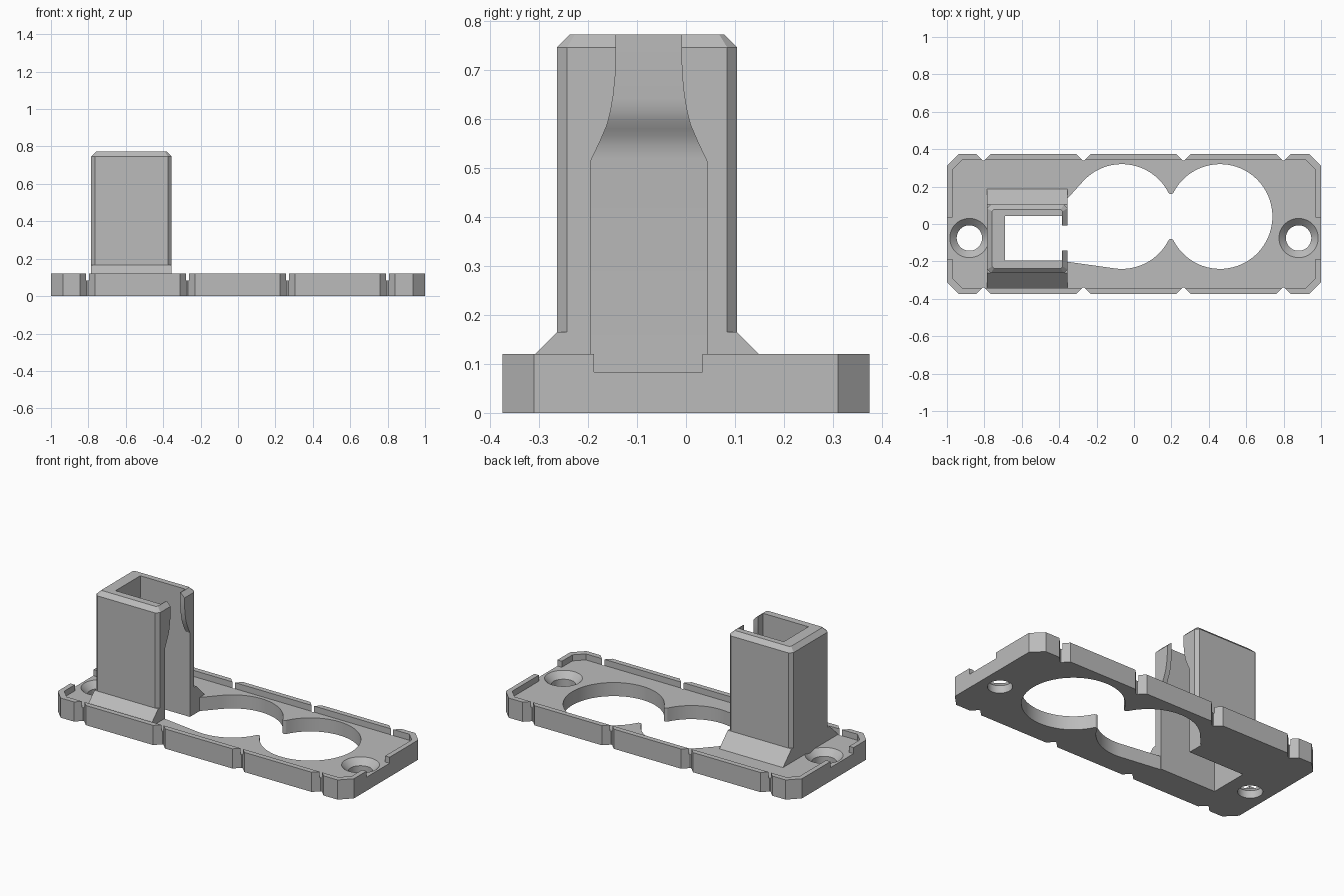
import bpy, bmesh, math
from mathutils import Vector

cube = bpy.data.objects.get("Cube")
if cube:
    bpy.data.objects.remove(cube, do_unlink=True)

grey = bpy.data.materials.new("plain_grey")
grey.use_nodes = True
colour = (0.5, 0.5, 0.5, 1)
grey.diffuse_color = colour
grey.node_tree.nodes["Principled BSDF"].inputs["Base Color"].default_value = colour


def loft(name, rings):
    """Solid skinned through rings of equal point count."""
    bm = bmesh.new()
    loops = [[bm.verts.new(p) for p in ring] for ring in rings]
    n = len(loops[0])
    for a, b in zip(loops, loops[1:]):
        for i in range(n):
            j = (i + 1) % n
            bm.faces.new((a[i], a[j], b[j], b[i]))
    bm.faces.new(loops[0][::-1])
    bm.faces.new(loops[-1])
    bmesh.ops.recalc_face_normals(bm, faces=bm.faces)
    mesh = bpy.data.meshes.new(name)
    bm.to_mesh(mesh)
    bm.free()
    mesh.materials.append(grey)
    obj = bpy.data.objects.new(name, mesh)
    bpy.context.collection.objects.link(obj)
    return obj


def prism(name, outline, lo, hi, axis="z"):
    """Extrude an outline along an axis; its points use the other two axes in order."""
    def place(p, d):
        a, b = p
        return {"x": (d, a, b), "y": (a, d, b), "z": (a, b, d)}[axis]
    return loft(name, [[place(p, d) for p in outline] for d in (lo, hi)])


def rect(x0, x1, y0, y1):
    return [(x0, y0), (x1, y0), (x1, y1), (x0, y1)]


def octagon(x0, x1, y0, y1, c):
    return [(x0 + c, y0), (x1 - c, y0), (x1, y0 + c), (x1, y1 - c),
            (x1 - c, y1), (x0 + c, y1), (x0, y1 - c), (x0, y0 + c)]


def arc(cx, cy, r, start, end, steps):
    angles = [math.radians(start + (end - start) * i / steps) for i in range(steps + 1)]
    return [(cx + r * math.cos(a), cy + r * math.sin(a)) for a in angles]


def cut(target, cutter):
    cutter.hide_render = True
    mod = target.modifiers.new("cut", "BOOLEAN")
    mod.operation, mod.solver, mod.object = "DIFFERENCE", "EXACT", cutter
    bpy.context.view_layer.objects.active = target
    bpy.ops.object.modifier_apply(modifier=mod.name)
    bpy.data.objects.remove(cutter, do_unlink=True)


TOP, FLOOR = 0.12, 0.083
TX0, TX1, TY0, TY1 = -0.785, -0.355, -0.263, 0.104   # tower footprint
IY0, IY1, BACK = -0.195, 0.043, -0.73                # tower interior
SCREW_Y = -0.075

# Base plate: chamfered corners and V notches on both long sides
front = [(-1, -0.31), (-0.935, -0.375)]
for x in (-0.805, -0.27, 0.265, 0.8):
    front += [(x - 0.04, -0.375), (x - 0.004, -0.339), (x + 0.004, -0.339), (x + 0.04, -0.375)]
front += [(0.935, -0.375), (1, -0.31)]
plate = prism("base_plate", front + [(x, -y) for x, y in reversed(front)], 0, TOP)

# Recessed floor, leaving a thin rim with a gap at each end
cut(plate, prism("recess", octagon(-0.97, 0.97, -0.343, 0.343, 0.053), FLOOR, 0.2))
cut(plate, prism("rim_gap", rect(-1.1, 1.1, -0.188, 0.034), FLOOR, 0.2))

# Double round opening with blended cusps and a throat into the tower
CY, R, LX, RX = 0.04, 0.28, -0.065, 0.46
half, tip = (RX - LX) / 2, 0.12
fr = (half ** 2 + tip ** 2 - R ** 2) / (2 * (R - tip))
rise = tip + fr
blend = math.degrees(math.atan2(rise, half))
mid = (LX + RX) / 2
opening = arc(RX, CY, R, blend - 180, 180 - blend, 64)
opening += arc(mid, CY + rise, fr, -blend, blend - 180, 10)[1:-1]
opening += arc(LX, CY, R, blend, 137, 28)
opening += [(TX1, 0.137), (TX1, IY1), (BACK, IY1), (BACK, IY0), (TX1, IY0), (TX1, -0.202)]
opening += arc(LX, CY, R, 262, 360 - blend, 20)
opening += arc(mid, CY - rise, fr, 180 - blend, blend, 10)[1:-1]
cut(plate, prism("opening", opening, -0.1, 0.2))

# Countersunk screw holes
for x in (-0.88, 0.88):
    steps = [(-0.1, 0.068), (0.046, 0.068), (FLOOR, 0.105), (0.2, 0.105)]
    cut(plate, loft("screw_hole", [[(px, py, z) for px, py in arc(x, SCREW_Y, r, 0, 352.5, 47)]
                                   for z, r in steps]))

# Tower: chamfered shell with a bevelled top
outer = octagon(TX0, TX1, TY0, TY1, 0.02)
inner = octagon(TX0 + 0.026, TX1 - 0.026, TY0 + 0.026, TY1 - 0.026, 0.01)
tower = loft("tower", [[(x, y, z) for x, y in ring]
                       for ring, z in ((outer, 0.03), (outer, 0.746), (inner, 0.772))])

# Tower interior, with a back wall that thickens smoothly towards the top
wall = [(BACK, -0.1), (BACK, 0.52), (-0.727, 0.545), (-0.719, 0.565), (-0.71, 0.58),
        (-0.701, 0.595), (-0.693, 0.615), (-0.69, 0.64), (-0.69, 0.9)]
cut(tower, prism("interior", wall + [(-0.385, 0.9), (-0.385, -0.1)], IY0, IY1, "y"))

# Slot in the tower side, flaring to full width low down
slot = [(0.119, -0.1), (0.119, 0.513), (0.1, 0.553), (0.085, 0.588), (0.078, 0.615),
        (0.072, 0.65), (0.068, 0.69), (0.067, 0.72), (0.067, 0.9)]
centre = (IY0 + IY1) / 2
outline = [(centre + w, z) for w, z in slot] + [(centre - w, z) for w, z in reversed(slot)]
cut(tower, prism("slot", outline, -0.45, -0.2, "x"))

# Sloped braces along the foot of the tower
for side, y in (("front", TY0), ("back", TY1)):
    s = -1 if side == "front" else 1
    foot = [(y - s * 0.02, FLOOR - 0.02), (y + s * 0.082, FLOOR - 0.02),
            (y + s * 0.082, FLOOR), (y, 0.165), (y - s * 0.02, 0.165)]
    prism(side + "_brace", foot, TX0, TX1, "x")

# Smooth the round walls while keeping edges crisp
for obj in (plate, tower):
    bpy.ops.object.select_all(action="DESELECT")
    obj.select_set(True)
    bpy.context.view_layer.objects.active = obj
    bpy.ops.object.shade_smooth_by_angle(angle=math.radians(25))
